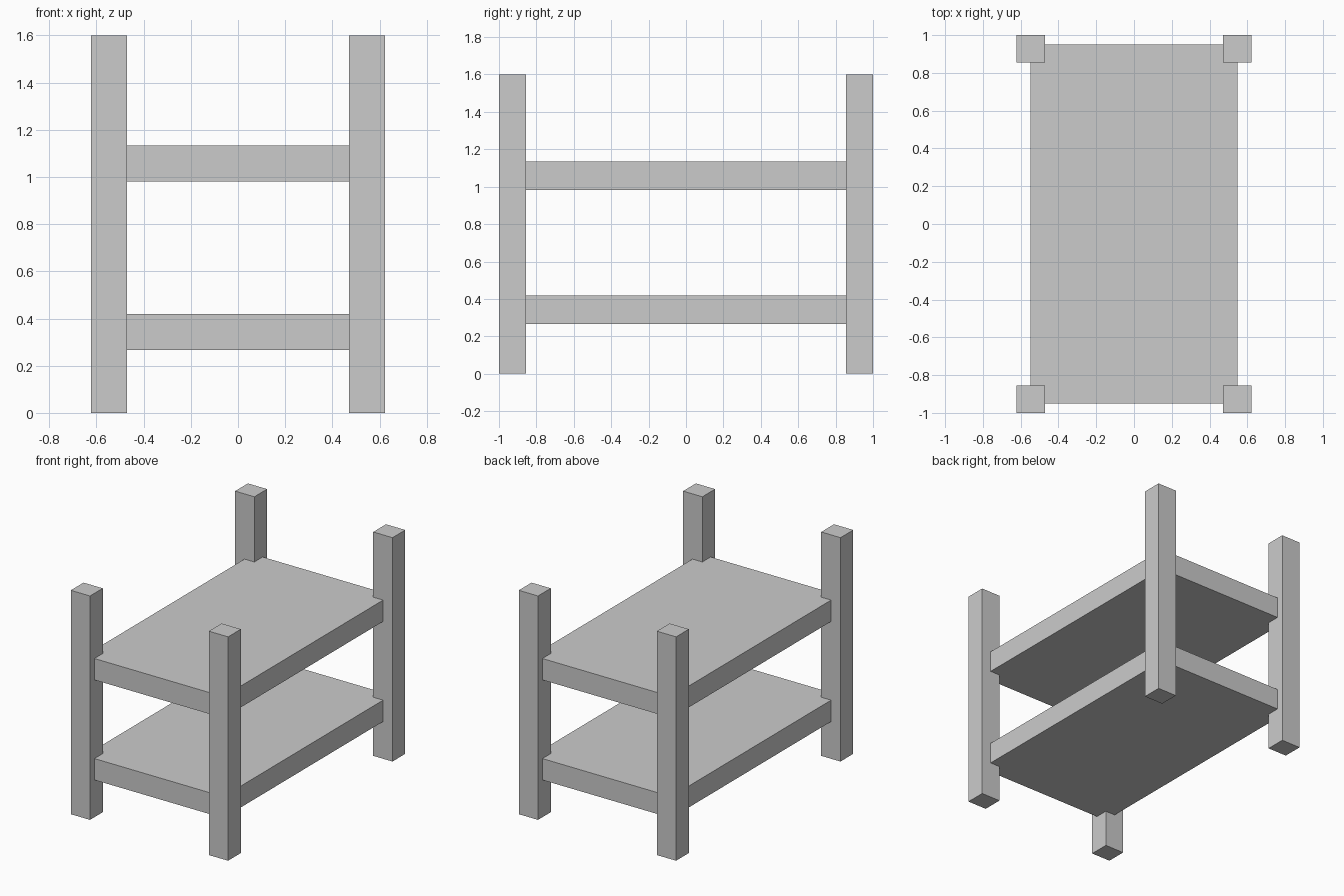
import bpy

if "Cube" in bpy.data.objects:
    bpy.data.objects.remove(bpy.data.objects["Cube"])


def box(name, lo, hi):
    """Axis-aligned box between two opposite corners."""
    size = [b - a for a, b in zip(lo, hi)]
    centre = [(a + b) / 2 for a, b in zip(lo, hi)]
    bpy.ops.mesh.primitive_cube_add(size=1, location=centre)
    obj = bpy.context.object
    obj.name = name
    obj.scale = size
    bpy.ops.object.transform_apply(location=False, rotation=False, scale=True)
    return obj


# Four square corner posts
for side, sx in (("left", -1), ("right", 1)):
    for end, sy in (("front", -1), ("back", 1)):
        xs = sorted((sx * 0.47, sx * 0.622))
        ys = sorted((sy * 0.856, sy * 1.0))
        box(f"{end}_{side}_post", (xs[0], ys[0], 0), (xs[1], ys[1], 1.6))

# Two thick decks let into the posts
for name, z0, z1 in (("lower_deck", 0.266, 0.419), ("upper_deck", 0.981, 1.134)):
    box(name, (-0.548, -0.95, z0), (0.548, 0.95, z1))
